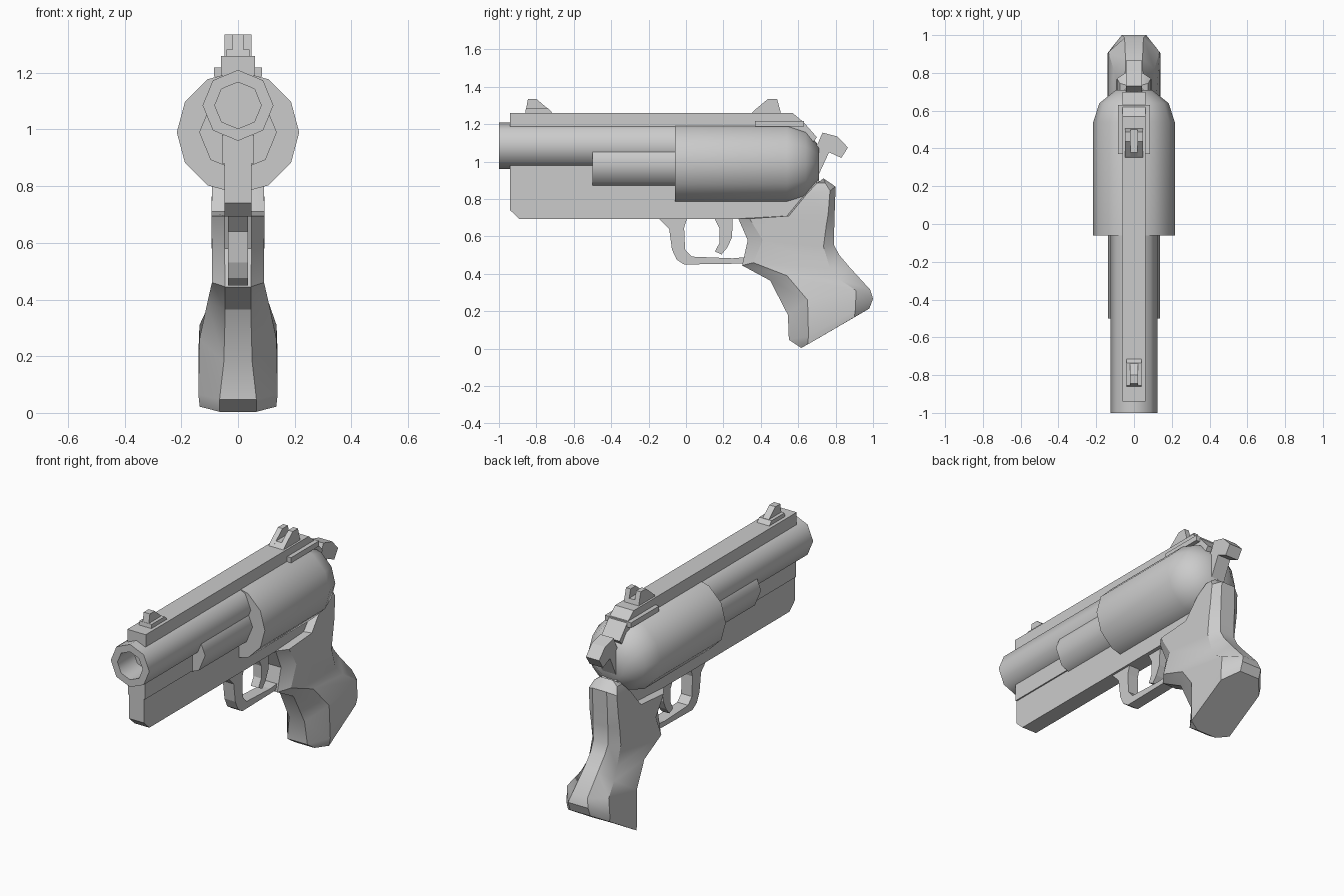
import bpy, bmesh, math


def finish(name, bm, angle=None):
    bmesh.ops.recalc_face_normals(bm, faces=bm.faces)
    me = bpy.data.meshes.new(name)
    bm.to_mesh(me)
    bm.free()
    ob = bpy.data.objects.new(name, me)
    bpy.context.collection.objects.link(ob)
    if angle:
        bpy.ops.object.select_all(action='DESELECT')
        ob.select_set(True)
        bpy.context.view_layer.objects.active = ob
        bpy.ops.object.shade_smooth_by_angle(angle=math.radians(angle))
    return ob


def plate(name, profile, half, cx=0.0):
    """Extrude a (y, z) side profile across x."""
    bm = bmesh.new()
    f = bm.faces.new([bm.verts.new((cx - half, y, z)) for y, z in profile])
    new = bmesh.ops.extrude_face_region(bm, geom=[f])['geom']
    bmesh.ops.translate(bm, vec=(2 * half, 0, 0),
                        verts=[v for v in new if isinstance(v, bmesh.types.BMVert)])
    return finish(name, bm)


def loft(name, rings, angle):
    """Skin equal-sized rings of points and cap both ends."""
    bm = bmesh.new()
    rows = [[bm.verts.new(p) for p in r] for r in rings]
    n = len(rows[0])
    for a, b in zip(rows, rows[1:]):
        for i in range(n):
            j = (i + 1) % n
            bm.faces.new((a[i], a[j], b[j], b[i]))
    bm.faces.new(rows[0])
    bm.faces.new(rows[-1][::-1])
    return finish(name, bm, angle)


def turned(name, profile, sides, cz):
    """Turn a (y, radius) profile about the bore direction."""
    step = 2 * math.pi / sides
    return loft(name, [[(r * math.cos(i * step), y, cz + r * math.sin(i * step))
                        for i in range(sides)] for y, r in profile], 50)


# Barrel with bore, sleeve and domed cylinder
turned("barrel", [(-0.85, .082), (-1, .082), (-1, .125), (0, .125)], 8, 1.085)
turned("barrel_sleeve", [(-0.5, .137), (0, .137)], 8, 0.99)
turned("cylinder", [(-0.06, .216), (0.54, .216), (0.64, .183), (0.71, .095)], 12, 0.99)

# Frame and under-barrel block
plate("frame", [(-.94, .885), (-.94, .74), (-.89, .693), (.53, .693), (.60, .73),
                (.72, .89), (.68, .93), (.5, .885)], .048)
plate("under_barrel_block", [(-.94, .88), (-.94, .98), (0, .98), (0, .88)], .056)

# Top rail and its rear plate
plate("top_rail", [(-.94, 1.188), (-.94, 1.26), (.57, 1.26), (.63, 1.21),
                   (.70, 1.13), (.66, 1.08), (.5, 1.188)], .06)
plate("rear_sight_plate", [(.37, 1.187), (.37, 1.218), (.63, 1.218), (.63, 1.187)], .085)

# Sights
plate("front_sight_base", [(-.86, 1.255), (-.856, 1.283), (-.735, 1.283), (-.71, 1.255)], .04)
plate("front_sight_blade", [(-.86, 1.255), (-.845, 1.335), (-.80, 1.335), (-.735, 1.28),
                            (-.735, 1.255)], .02)
plate("rear_sight_base", [(.347, 1.255), (.378, 1.285), (.50, 1.285), (.508, 1.255)], .048)
for side, s in (("left", -1), ("right", 1)):
    plate("rear_sight_prong_" + side, [(.36, 1.27), (.438, 1.335), (.487, 1.335), (.505, 1.27)],
          .015, s * .033)

# Hammer
plate("hammer", [(.69, .95), (.69, 1.08), (.706, 1.10), (.73, 1.155), (.81, 1.134),
                 (.866, 1.075), (.83, 1.02), (.765, 1.05), (.712, .936)], .043)

# Trigger and guard
plate("trigger", [(.15, .70), (.18, .64), (.18, .567), (.155, .52), (.19, .503),
                  (.22, .54), (.246, .594), (.25, .70)], .025)
plate("trigger_guard", [(-.144, .695), (-.09, .64), (-.075, .53), (-.05, .476), (-.01, .45),
                        (.31, .455), (.325, .49), (.25, .483), (.03, .492), (-.005, .53),
                        (-.01, .647), (.005, .695)], .035)

# Grip: front edge, front ridge, back ridge, back edge as (y, z), then widths
sections = [
    ((.69, .90), (.70, .885), (.745, .885), (.735, .91), .04, .075),
    ((.63, .82), (.64, .82), (.77, .845), (.80, .866), .045, .09),
    ((.54, .71), (.55, .71), (.76, .72), (.795, .73), .048, .094),
    ((.28, .695), (.34, .695), (.75, .66), (.793, .66), .048, .094),
    ((.33, .58), (.41, .58), (.735, .545), (.79, .556), .048, .092),
    ((.30, .445), (.36, .46), (.77, .43), (.82, .50), .045, .092),
    ((.45, .364), (.54, .39), (.82, .37), (.877, .433), .045, .108),
    ((.545, .18), (.65, .26), (.91, .31), (.985, .315), .05, .136),
    ((.55, .048), (.655, .065), (.905, .205), (1.0, .267), .065, .14),
    ((.615, .004), (.65, .022), (.90, .168), (.98, .214), .065, .135),
]
rings = []
for f, sf, sb, b, narrow, wide in sections:
    right = [(narrow, *f), (wide, *sf), (wide, *sb), (narrow, *b)]
    rings.append(right + [(-x, y, z) for x, y, z in reversed(right)])
loft("grip", rings, 32)
